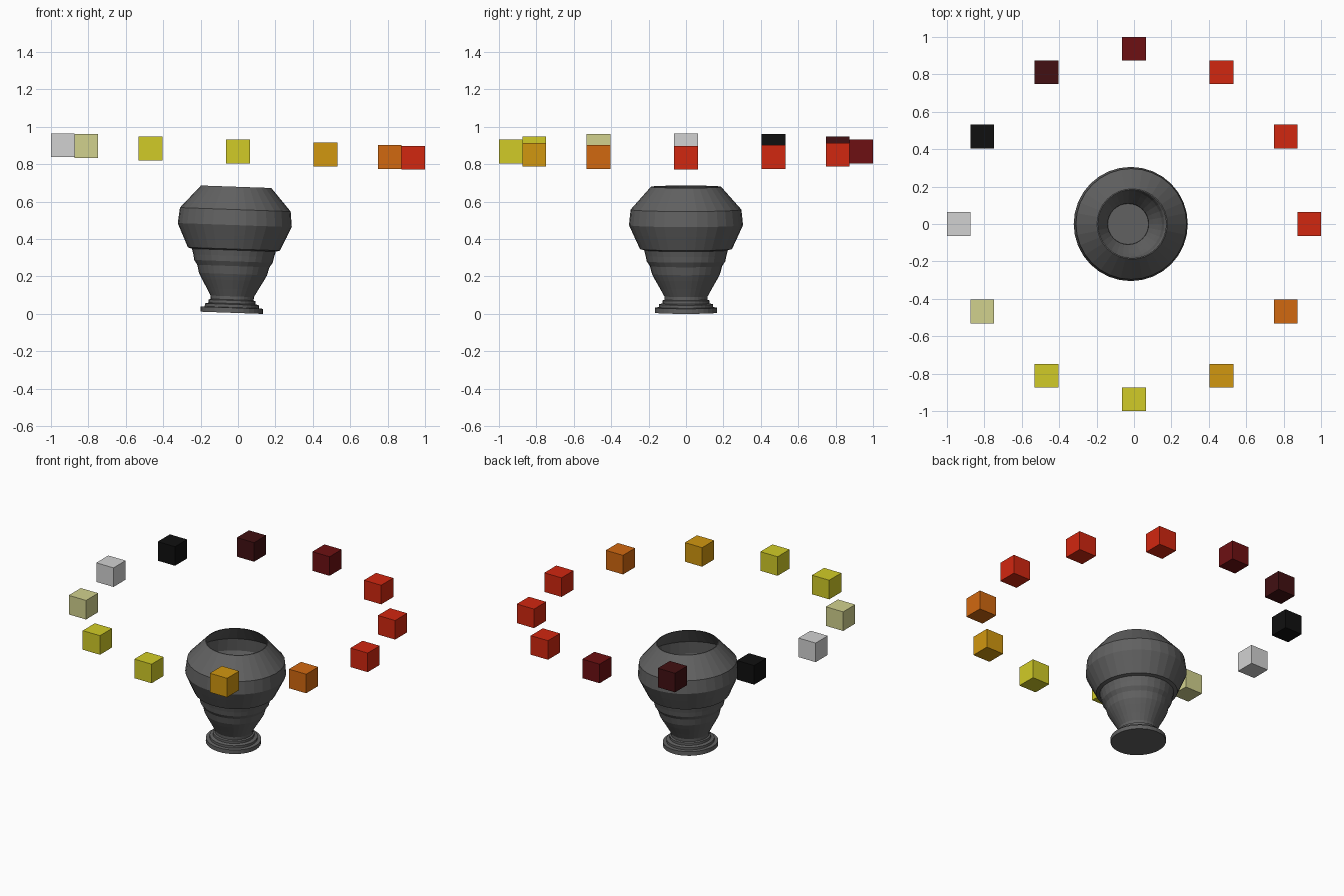
import bpy, bmesh
from math import sin, cos, pi, radians

cube = bpy.data.objects.get("Cube")
if cube:
    bpy.data.objects.remove(cube, do_unlink=True)


def material(name, colour):
    m = bpy.data.materials.new(name)
    m.use_nodes = True
    m.diffuse_color = (*colour, 1)
    m.node_tree.nodes["Principled BSDF"].inputs["Base Color"].default_value = (*colour, 1)
    return m


def add_object(name, bm, mat):
    bmesh.ops.recalc_face_normals(bm, faces=bm.faces)
    mesh = bpy.data.meshes.new(name)
    bm.to_mesh(mesh)
    bm.free()
    mesh.materials.append(mat)
    ob = bpy.data.objects.new(name, mesh)
    bpy.context.collection.objects.link(ob)
    return ob


def lathe(name, profile, sides, mat):
    """Turn a closed (radius, height) profile that starts and ends on the axis."""
    bm = bmesh.new()
    rings = [[bm.verts.new((r * cos(2 * pi * i / sides), r * sin(2 * pi * i / sides), z))
              for i in range(sides)] for r, z in profile]
    for low, high in zip(rings, rings[1:]):
        for i in range(sides):
            j = (i + 1) % sides
            bm.faces.new((low[i], low[j], high[j], high[i]))
    bm.faces.new(rings[0])
    bm.faces.new(rings[-1])
    return add_object(name, bm, mat)


TILT = radians(2.04)

red = material("red", (0.64, 0.02, 0.005))
maroon = material("maroon", (0.153, 0.005, 0.006))
dark_maroon = material("dark maroon", (0.054, 0.005, 0.006))
black = material("black", (0.005, 0.005, 0.005))
white = material("white", (0.64, 0.64, 0.64))
pale = material("pale yellow", (0.64, 0.64, 0.27))
yellow = material("yellow", (0.64, 0.6, 0.02))
amber = material("amber", (0.64, 0.31, 0.005))
orange = material("orange", (0.64, 0.138, 0.005))
grey = material("dark grey", (0.12, 0.12, 0.12))

# Slightly leaning urn: stepped foot, ribbed stem, wide bowl, open mouth
foot = [(0.167, 0), (0.167, 0.027), (0.145, 0.029), (0.145, 0.045),
        (0.125, 0.05), (0.125, 0.066)]
body = [(0.115, 0.07), (0.116, 0.088), (0.138, 0.128), (0.165, 0.175),
        (0.182, 0.207), (0.193, 0.25), (0.21, 0.275), (0.216, 0.305),
        (0.224, 0.335), (0.246, 0.341), (0.28, 0.414), (0.305, 0.469),
        (0.296, 0.552), (0.188, 0.674)]
# Inner wall follows the outer one with a thin offset
inside = [(r - 0.006, z) for r, z in reversed(body)]
urn = lathe("urn", foot + body + inside, 32, grey)
urn.location = (-0.034, 0, 0.006)
urn.rotation_euler = (0, TILT, 0)

# Ring of twelve coloured cubes, leaning with the urn
order = [red, red, red, maroon, dark_maroon, black,
         white, pale, yellow, yellow, amber, orange]
for n, mat in enumerate(order):
    a = n * pi / 6
    bm = bmesh.new()
    bmesh.ops.create_cube(bm, size=0.127)
    ob = add_object(f"ring_cube_{n + 1}", bm, mat)
    x = 0.9365 * cos(a)
    ob.location = (x, 0.9365 * sin(a), 0.868 - x * sin(TILT))
